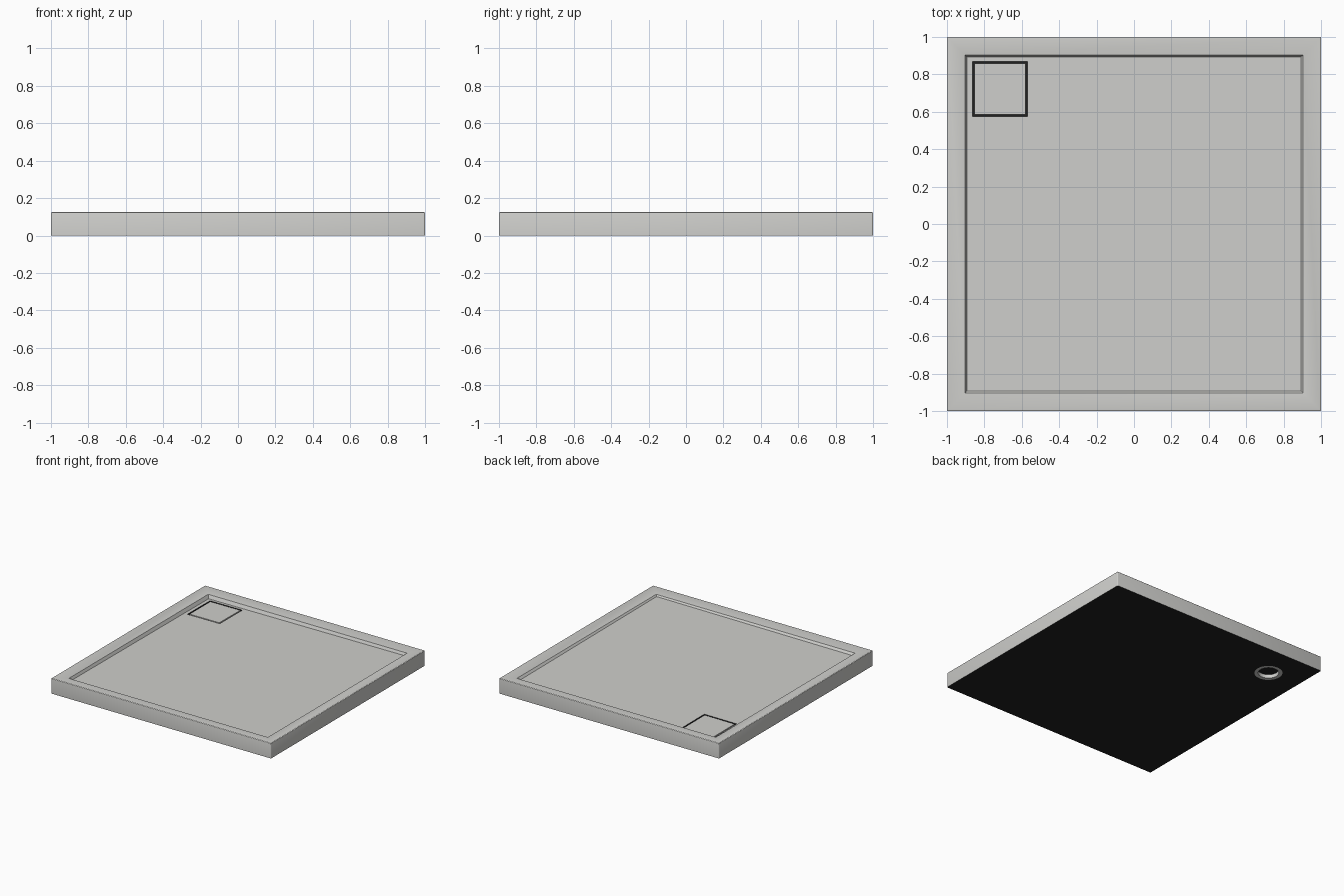
import bpy
import bmesh
from math import cos, sin, tau

if "Cube" in bpy.data.objects:
    bpy.data.objects.remove(bpy.data.objects["Cube"])


def material(name, rgb):
    m = bpy.data.materials.new(name)
    m.use_nodes = True
    color = (*rgb, 1)
    m.diffuse_color = color
    m.node_tree.nodes["Principled BSDF"].inputs["Base Color"].default_value = color
    return m


GREY = material("pale grey", (0.62, 0.62, 0.6))
BLACK = material("black", (0.015, 0.015, 0.015))

DRAIN_X, DRAIN_Y = -0.716, 0.722


def floor_z(x, y):
    """Tray floor, falling towards the back left corner of the plan."""
    return 0.093 + 0.005 * (x - y)


def finish(name, bm, mats):
    bmesh.ops.recalc_face_normals(bm, faces=bm.faces)
    mesh = bpy.data.meshes.new(name)
    bm.to_mesh(mesh)
    bm.free()
    for m in mats:
        mesh.materials.append(m)
    obj = bpy.data.objects.new(name, mesh)
    bpy.context.collection.objects.link(obj)
    return obj


def square(bm, half, height, cx=0, cy=0):
    corners = [(cx + sx * half, cy + sy * half)
               for sx, sy in ((-1, -1), (1, -1), (1, 1), (-1, 1))]
    return [bm.verts.new((x, y, height(x, y) if callable(height) else height))
            for x, y in corners]


def loft(bm, loops, closed=False):
    """Skin successive loops; cap the ends or join last to first."""
    pairs = list(zip(loops, loops[1:]))
    if closed:
        pairs.append((loops[-1], loops[0]))
    else:
        bm.faces.new(loops[0])
        bm.faces.new(loops[-1])
    for a, b in pairs:
        n = len(a)
        for i in range(n):
            j = (i + 1) % n
            bm.faces.new((a[i], a[j], b[j], b[i]))


def circle(bm, r, z, n=40):
    return [bm.verts.new((DRAIN_X + r * cos(tau * i / n),
                          DRAIN_Y + r * sin(tau * i / n), z)) for i in range(n)]


# Tray body: walls, inward sloping rim, step and sloping floor
bm = bmesh.new()
loft(bm, [square(bm, 1, 0), square(bm, 1, 0.126),
          square(bm, 0.904, 0.113), square(bm, 0.892, floor_z)])
outer = [e for e in bm.edges
         if all(abs(v.co.x) > 0.99 and abs(v.co.y) > 0.99 for v in e.verts)
         and max(v.co.z for v in e.verts) > 0.1]
bmesh.ops.bevel(bm, geom=outer, offset=0.008, segments=3, profile=0.5,
                affect='EDGES')
bm.normal_update()
bmesh.ops.recalc_face_normals(bm, faces=bm.faces)
for f in bm.faces:
    f.material_index = int(f.normal.z < -0.9)      # black underside
tray = finish("shower_tray", bm, [GREY, BLACK])


def cut(name, loops_of):
    """Carve a black-lined recess out of the tray."""
    cbm = bmesh.new()
    loft(cbm, loops_of(cbm))
    cutter = finish(name, cbm, [BLACK])
    cutter.hide_render = True
    mod = tray.modifiers.new(name, 'BOOLEAN')
    mod.operation = 'DIFFERENCE'
    mod.solver = 'EXACT'
    mod.material_mode = 'TRANSFER'
    mod.object = cutter
    bpy.context.view_layer.objects.active = tray
    bpy.ops.object.modifier_apply(modifier=name)
    bpy.data.objects.remove(cutter)


# Square drain recess in the floor and round outlet below
cut("drain_recess", lambda b: [square(b, 0.147, z, DRAIN_X, DRAIN_Y)
                               for z in (0.05, 0.2)])
cut("outlet_recess", lambda b: [circle(b, 0.106, z) for z in (-0.05, 0.03)])

# Drain cover, flush with the floor with a dark gap round it
bm = bmesh.new()
loft(bm, [square(bm, 0.136, 0.05, DRAIN_X, DRAIN_Y),
          square(bm, 0.136, floor_z, DRAIN_X, DRAIN_Y)])
cover = finish("drain_cover", bm, [GREY])

# Outlet pipe seen from underneath
bm = bmesh.new()
loft(bm, [circle(bm, r, z) for r, z in
          ((0.106, 0), (0.106, 0.03), (0.078, 0.03), (0.078, 0))], closed=True)
pipe = finish("outlet_pipe", bm, [GREY])

for o in bpy.context.selected_objects:
    o.select_set(False)
for o in (tray, cover, pipe):
    o.select_set(True)
bpy.context.view_layer.objects.active = tray
bpy.ops.object.shade_smooth_by_angle(angle=0.5)
